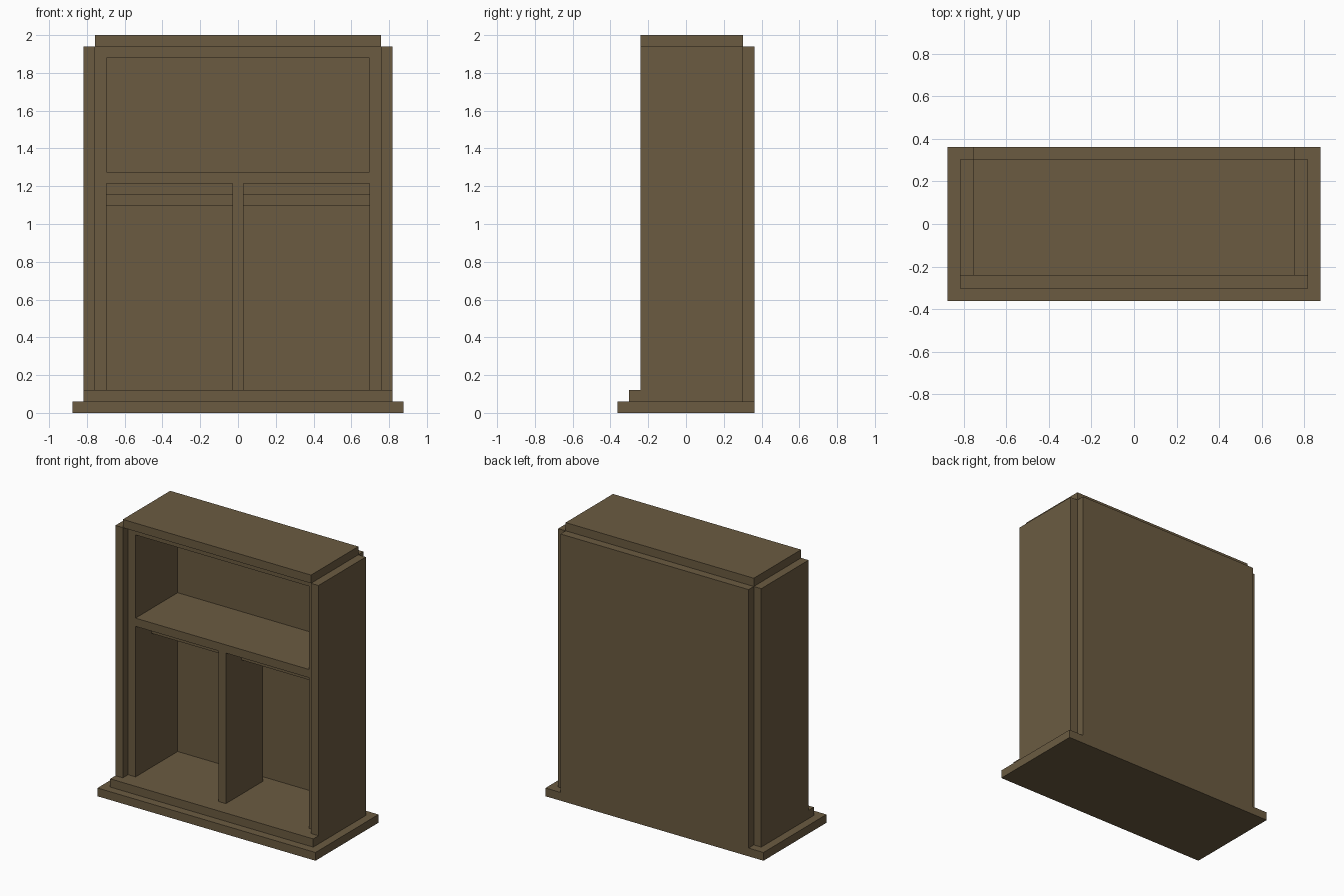
import bpy
import bmesh

if "Cube" in bpy.data.objects:
    bpy.data.objects.remove(bpy.data.objects["Cube"], do_unlink=True)

wood = bpy.data.materials.new("brown wood")
colour = (0.147, 0.105, 0.053, 1.0)
wood.diffuse_color = colour
wood.use_nodes = True
wood.node_tree.nodes["Principled BSDF"].inputs["Base Color"].default_value = colour


def prism(name, outline, z0, z1):
    """Extrude an xy outline (counter-clockwise) from z0 up to z1."""
    bm = bmesh.new()
    face = bm.faces.new([bm.verts.new((x, y, z0)) for x, y in outline])
    top = bmesh.ops.extrude_face_region(bm, geom=[face])["geom"]
    verts = [v for v in top if isinstance(v, bmesh.types.BMVert)]
    bmesh.ops.translate(bm, verts=verts, vec=(0, 0, z1 - z0))
    bmesh.ops.recalc_face_normals(bm, faces=bm.faces)
    mesh = bpy.data.meshes.new(name)
    bm.to_mesh(mesh)
    bm.free()
    mesh.materials.append(wood)
    obj = bpy.data.objects.new(name, mesh)
    bpy.context.collection.objects.link(obj)
    return obj


def board(name, x, y, z):
    """Box from (min, max) ranges."""
    outline = [(x[0], y[0]), (x[1], y[0]), (x[1], y[1]), (x[0], y[1])]
    return prism(name, outline, *z)


# Main dimensions: board thickness, outer half width, depths and levels
T = 0.06
OUT, MID, INN = 0.817, 0.757, 0.697
FRONT, RECESS, REAR = -0.242, -0.182, 0.302
BACK = 0.362
FLOOR, SHELF, TOP = 0.12, 1.275, 1.94

# Base slab and floor, whose front step spans the full width
board("base", (-0.877, 0.877), (-BACK, BACK), (0, T))
prism("floor", [(-OUT, FRONT - T), (OUT, FRONT - T), (OUT, FRONT), (MID, FRONT),
                (MID, REAR), (-MID, REAR), (-MID, FRONT), (-OUT, FRONT)], T, FLOOR)

# Carcass: back, top and ceiling lining
board("back_panel", (-MID, MID), (REAR, BACK), (T, TOP))
board("top_board", (-MID, MID), (FRONT, REAR), (TOP, 2.0))
board("ceiling_lining", (-INN, INN), (RECESS, REAR), (TOP - T, TOP))

# Shelf and the divider below it, which stops short of the back
board("shelf", (-INN, INN), (RECESS, REAR), (SHELF - T, SHELF))
board("divider", (-T / 2, T / 2), (RECESS, REAR - T), (FLOOR, SHELF - T))

# Sides, their recessed linings and a hanging rail in each lower bay
for side, s in (("left", 1), ("right", -1)):
    def span(a, b):
        return tuple(sorted((s * a, s * b)))
    board(side + "_side", span(MID, OUT), (FRONT, REAR), (T, TOP))
    board(side + "_lining", span(INN, MID), (RECESS, REAR), (FLOOR, TOP))
    board(side + "_hanging_rail", span(T / 2, INN), (0.0, T), (1.095, 1.155))
